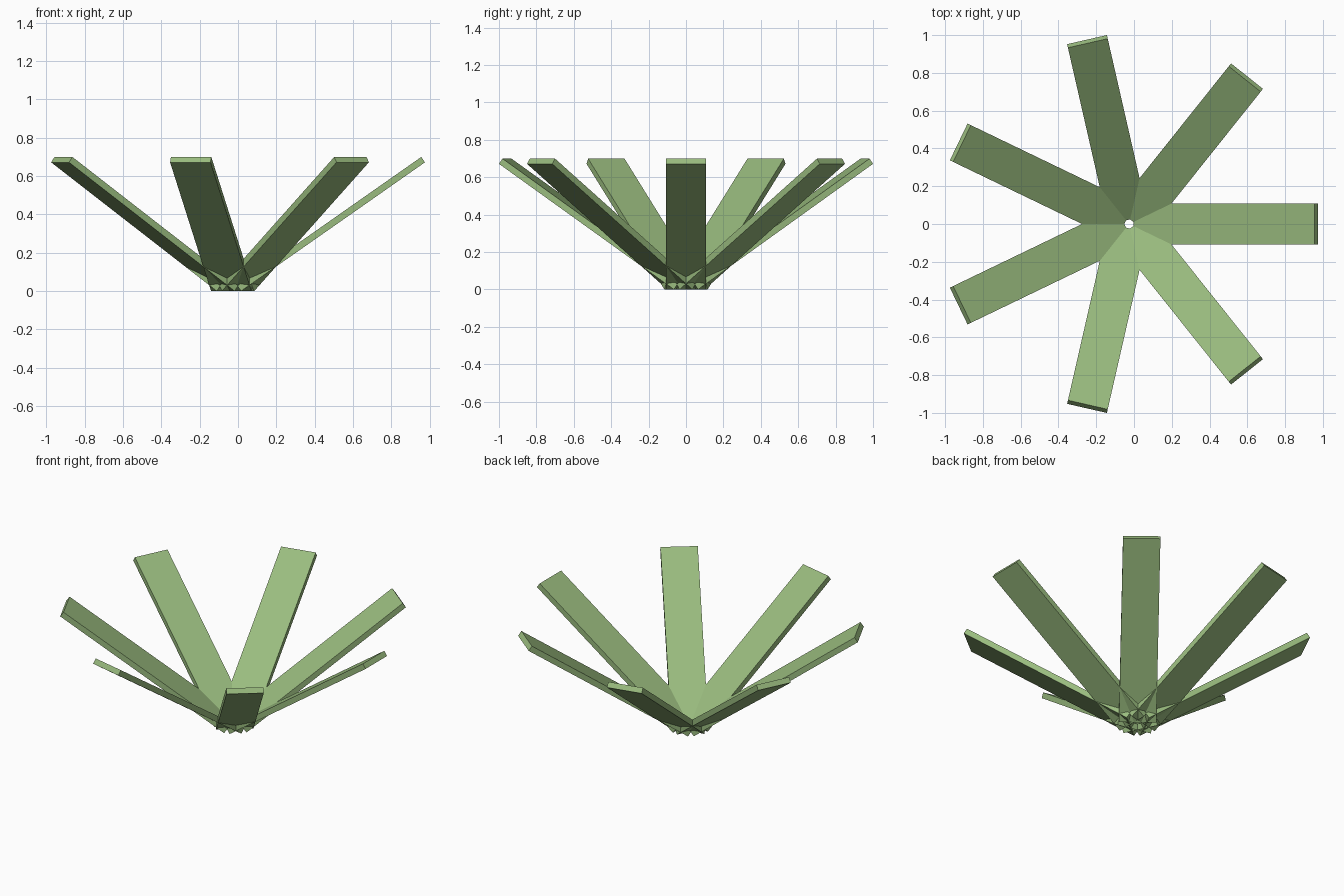
import bpy, bmesh, math
from mathutils import Matrix

if "Cube" in bpy.data.objects:
    bpy.data.objects.remove(bpy.data.objects["Cube"])

COUNT = 7
CENTRE_X = -0.026
TILT = math.radians(35)
LENGTH, WIDTH, THICK = 1.171, 0.216, 0.034
INNER_R = 0.042          # radius of the lower inner edge

mat = bpy.data.materials.new("leaf_green")
mat.diffuse_color = (0.32, 0.50, 0.21, 1)
mat.use_nodes = True
mat.node_tree.nodes["Principled BSDF"].inputs["Base Color"].default_value = mat.diffuse_color


def leaf_mesh():
    # Flat plank whose lower inner edge is the pivot, tilted up and outwards
    bm = bmesh.new()
    bmesh.ops.create_cube(bm, size=1)
    m = (Matrix.Translation((INNER_R, 0, 0))
         @ Matrix.Rotation(-TILT, 4, 'Y')
         @ Matrix.Translation((LENGTH / 2, 0, THICK / 2))
         @ Matrix.Diagonal((LENGTH, WIDTH, THICK, 1)))
    bm.transform(m)
    me = bpy.data.meshes.new("leaf")
    bm.to_mesh(me)
    bm.free()
    me.materials.append(mat)
    return me


# Ring of leaves fanned around the vertical axis
mesh = leaf_mesh()
for i in range(COUNT):
    leaf = bpy.data.objects.new(f"leaf_{i + 1}", mesh)
    leaf.location.x = CENTRE_X
    leaf.rotation_euler.z = i * math.tau / COUNT
    bpy.context.collection.objects.link(leaf)
